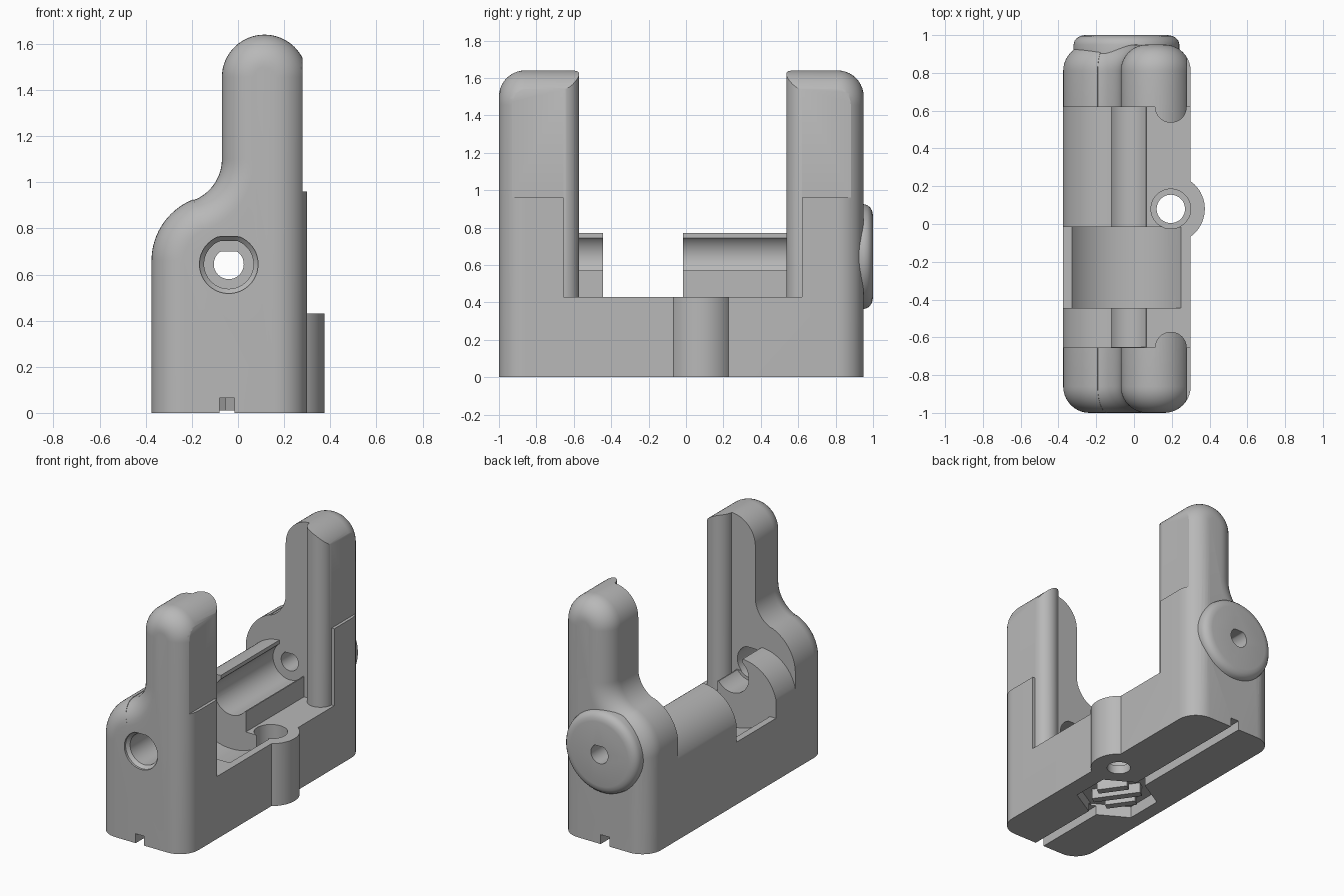
import bpy, bmesh
from math import sin, cos, pi, radians
from mathutils import Matrix, Vector

cube = bpy.data.objects.get("Cube")
if cube:
    bpy.data.objects.remove(cube, do_unlink=True)

grey = bpy.data.materials.new("plain grey")
grey.use_nodes = True
grey.diffuse_color = (0.48, 0.48, 0.48, 1)
grey.node_tree.nodes["Principled BSDF"].inputs["Base Color"].default_value = grey.diffuse_color

AXIS_X, AXIS_Z = -0.04, 0.645      # spindle axis, along y
FRONT, BACK = -1.0, 0.95           # body ends
IN_FRONT, IN_BACK = -0.655, 0.62   # inner faces of the towers
DECK = 0.43                        # top of the base
BOSS = (0.195, 0.08)               # vertical screw boss
R = 0.14                           # rounding of the body ends


def loft(name, rings):
    """Closed solid through equal-length rings of points."""
    bm = bmesh.new()
    loops = [[bm.verts.new(p) for p in ring] for ring in rings]
    n = len(loops[0])
    for a, b in zip(loops, loops[1:]):
        for i in range(n):
            j = (i + 1) % n
            bm.faces.new((a[i], a[j], b[j], b[i]))
    bm.faces.new(loops[0][::-1])
    bm.faces.new(loops[-1])
    bmesh.ops.recalc_face_normals(bm, faces=bm.faces)
    if bm.calc_volume(signed=True) < 0:
        bmesh.ops.reverse_faces(bm, faces=bm.faces)
    me = bpy.data.meshes.new(name)
    bm.to_mesh(me)
    bm.free()
    me.materials.append(grey)
    ob = bpy.data.objects.new(name, me)
    bpy.context.collection.objects.link(ob)
    return ob


def along_y(name, sections):
    return loft(name, [[(x, y, z) for x, z in pts] for y, pts in sections])


def along_z(name, pts, z0, z1):
    return loft(name, [[(x, y, z) for x, y in pts] for z in (z0, z1)])


def arc(cx, cy, r, a0, a1, n=20):
    return [(cx + r * cos(radians(a0 + (a1 - a0) * i / n)),
             cy + r * sin(radians(a0 + (a1 - a0) * i / n))) for i in range(n + 1)]


def circle(c, r, n=64):
    return arc(c[0], c[1], r, 0, 360 - 360 / n, n - 1)


def flat_top_hole(r, flat):
    return [(x, min(z, AXIS_Z + r * flat)) for x, z in circle((AXIS_X, AXIS_Z), r)]


def rect(a0, a1, b0, b1):
    return [(a0, b0), (a1, b0), (a1, b1), (a0, b1)]


def boolean(target, tool, operation="DIFFERENCE"):
    mod = target.modifiers.new("boolean", "BOOLEAN")
    mod.operation, mod.solver, mod.object = operation, "EXACT", tool
    deps = bpy.context.evaluated_depsgraph_get()
    mesh = bpy.data.meshes.new_from_object(target.evaluated_get(deps))
    target.modifiers.clear()
    target.data = mesh
    bpy.data.objects.remove(tool, do_unlink=True)


def body_profile(d):
    """End outline of the body, inset by d."""
    return ([(0.3 - d, 0)]
            + arc(0.115, 1.455, 0.185 - d, 0, 180, 32)
            + arc(-0.26, 1.1, 0.19 + d, 0, -68.9, 16)
            + arc(-0.09, 0.66, 0.285 - d, 111.1, 180, 20)
            + [(-0.375 + d, 0)])


# Body with rounded ends, from the front tip to the back tip
rounding = [(R * (1 - sin(a)), body_profile(R * (1 - cos(a))))
            for a in (i / 10 * pi / 2 for i in range(11))]
body = along_y("body", [(FRONT + s, p) for s, p in reversed(rounding)]
               + [(BACK - s, p) for s, p in rounding])

# Clearance between the towers, leaving half-round guide ribs
clearance = along_y("clearance", [(y, [(-1, 3), (-1, 0.5)]
                    + arc(-0.11, 0.5, 0.27, 180, 92, 24)
                    + [(-0.118, 0.6), (-0.05, 0.57), (0.07, 0.57), (0.07, DECK),
                       (1, DECK), (1, 3)]) for y in (IN_FRONT, IN_BACK)])
for y in (IN_FRONT, IN_BACK):
    boolean(clearance, along_z("rib", circle((BOSS[0], y), 0.084), 0.2, 3.5))
boolean(body, clearance)

# Shallow relief on the upper side of the towers
boolean(body, along_z("relief", rect(0.28, 1, -2, 2), 0.96, 3))

# Screw boss on the side and round boss on the back
boolean(body, along_z("screw_boss", circle(BOSS, 0.18), 0, DECK), "UNION")
dome = [(0.8, 0.28), (0.95, 0.28), (0.97, 0.275), (0.985, 0.262), (0.995, 0.245), (1, 0.22)]
boolean(body, along_y("back_boss", [(y, circle((AXIS_X, AXIS_Z), r)) for y, r in dome]), "UNION")

# Dished gap in the middle
gap = (-0.445, -0.015)
boolean(body, along_z("gap", rect(-1, 0.5, *gap), DECK, 2))
boolean(body, along_y("dish", [(y, circle((AXIS_X, AXIS_Z), 0.36, 96)) for y in gap]))

# Spindle bore, its chamfered mouth, and the small rear hole
boolean(body, along_y("bore", [(y, flat_top_hole(r, 0.94)) for y, r in
                               ((-1.1, 0.127), (-0.985, 0.127), (-0.965, 0.107), (-0.6, 0.107))]))
boolean(body, along_y("trough", [(y, circle((AXIS_X, AXIS_Z), 0.127)) for y in (-0.65, IN_BACK)]))
boolean(body, along_y("rear_hole", [(y, flat_top_hole(0.065, 0.85)) for y in (0.5, 1.2)]))

# Screw hole
boolean(body, along_z("screw_hole", circle(BOSS, 0.075), -0.2, 0.6))
boolean(body, along_z("counterbore", circle(BOSS, 0.105), 0.06, 0.6))

# Groove and hexagonal pocket underneath
boolean(body, along_z("groove", rect(-0.08, -0.015, -2, 2), -0.1, 0.065))
hexagon = [(-0.05 + b, -0.23 + a) for a, b in circle((0, 0), 0.26, 6)]
boolean(body, along_z("pocket", hexagon, -0.1, 0.08))

# Slanted bars in the pocket
turn = Matrix.Rotation(radians(125), 2)
for offset, half in ((-0.1, 0.1), (0, 0.16), (0.1, 0.1)):
    pts = [Vector((-0.05, -0.23)) + turn @ Vector(p)
           for p in rect(-half, half, offset - 0.025, offset + 0.025)]
    along_z("pocket_bar", [tuple(p) for p in pts], 0.01, 0.1)

bpy.ops.object.select_all(action="DESELECT")
body.select_set(True)
bpy.context.view_layer.objects.active = body
bpy.ops.object.shade_smooth_by_angle(angle=radians(30))
